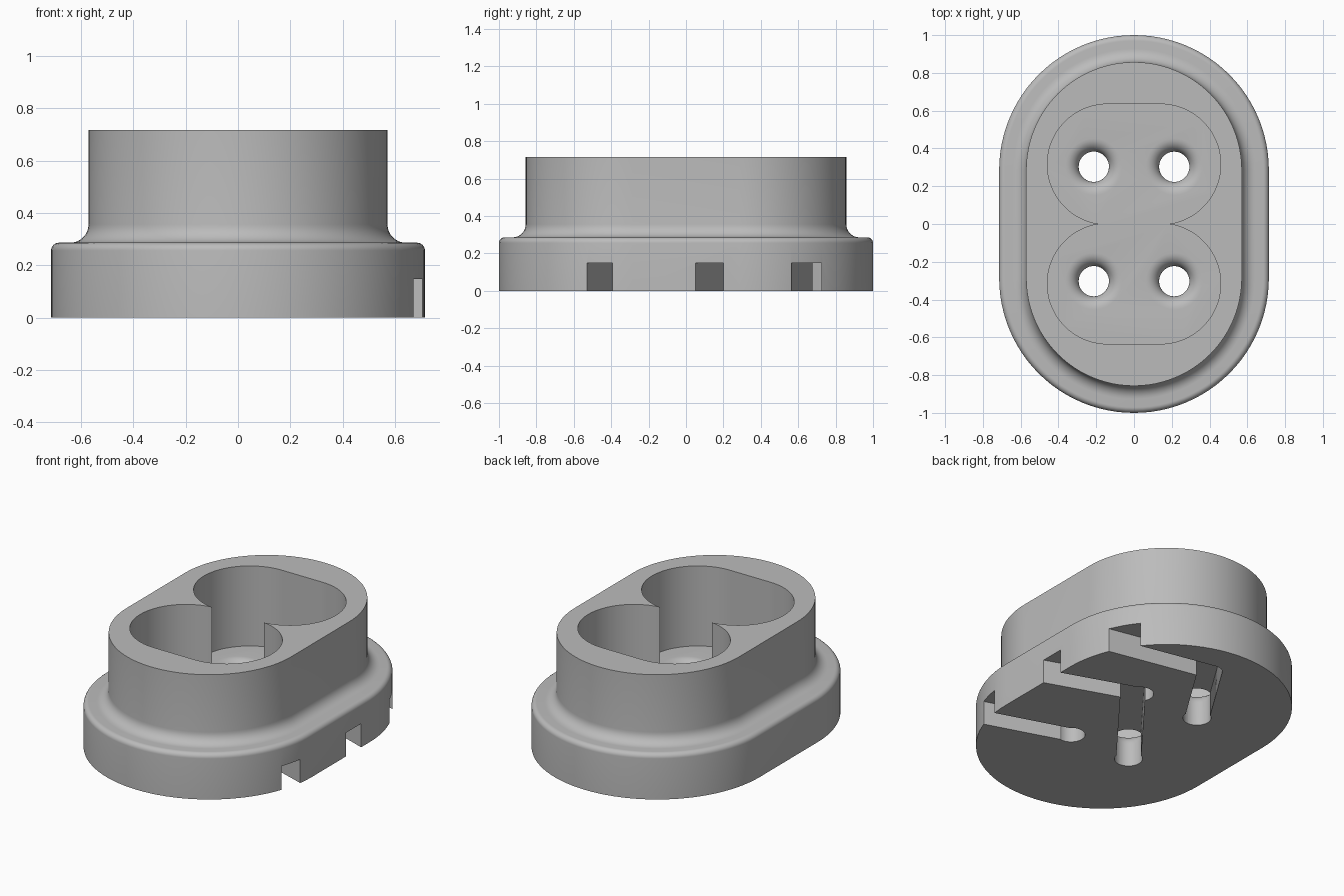
import bpy, bmesh
from math import cos, sin, pi, radians, atan2
from mathutils import Vector

cube = bpy.data.objects.get("Cube")
if cube:
    bpy.data.objects.remove(cube, do_unlink=True)

grey = bpy.data.materials.new("plain_grey")
grey.use_nodes = True
grey.diffuse_color = (0.5, 0.5, 0.5, 1)
grey.node_tree.nodes["Principled BSDF"].inputs["Base Color"].default_value = (0.5, 0.5, 0.5, 1)


def stadium(a, b, r, n):
    """Outline of a rounded slot from a to b, counter-clockwise."""
    a, b = Vector(a), Vector(b)
    ang = atan2(b.y - a.y, b.x - a.x)
    pts = []
    for centre, start in ((b, ang - pi / 2), (a, ang + pi / 2)):
        for i in range(n + 1):
            t = start + pi * i / n
            pts.append(centre + r * Vector((cos(t), sin(t))))
    return pts


def sweep(name, a, b, profile, n=32):
    """Closed solid whose stadium outline follows a (radius, height) profile."""
    bm = bmesh.new()
    rings = [[bm.verts.new((p.x, p.y, z)) for p in stadium(a, b, r, n)] for r, z in profile]
    for low, high in zip(rings, rings[1:]):
        for i in range(len(low)):
            j = (i + 1) % len(low)
            bm.faces.new((low[i], low[j], high[j], high[i]))
    bm.faces.new(rings[0][::-1])
    bm.faces.new(rings[-1])
    bmesh.ops.remove_doubles(bm, verts=bm.verts, dist=1e-5)
    bmesh.ops.recalc_face_normals(bm, faces=bm.faces)
    mesh = bpy.data.meshes.new(name)
    bm.to_mesh(mesh)
    bm.free()
    mesh.materials.append(grey)
    obj = bpy.data.objects.new(name, mesh)
    bpy.context.collection.objects.link(obj)
    return obj


def arc(cr, cz, rad, start, end, n=8):
    return [(cr + rad * cos(radians(start + (end - start) * i / n)),
             cz + rad * sin(radians(start + (end - start) * i / n))) for i in range(n + 1)]


# Flanged body: rounded flange edge, concave fillet, straight stem
BASE, STEM, FLANGE_Z, TOP = 0.714, 0.571, 0.286, 0.716
outline = [(BASE, 0)] + arc(BASE - 0.03, FLANGE_Z - 0.03, 0.03, 0, 90)
outline += arc(STEM + 0.07, FLANGE_Z + 0.07, 0.07, 270, 180) + [(STEM, TOP)]
body = sweep("socket_body", (0, -0.286), (0, 0.286), outline, 48)

# Two deep pockets that just meet in the middle
FLOOR = 0.214
cutters = [sweep("pocket_cutter", (-0.14, y), (0.14, y), [(0.319, FLOOR), (0.319, 1)], 40)
           for y in (-0.316, 0.316)]

# Four holes with rounded upper lips
lip = [(0.08, -0.1)] + arc(0.15, FLOOR - 0.07, 0.07, 180, 90) + [(0.15, FLOOR + 0.05)]
for x in (-0.213, 0.213):
    for y in (-0.303, 0.303):
        cutters.append(sweep("hole_cutter", (x, y), (x + 0.0001, y), lip, 20))

# Wire channels in the underside, leaving on one side
channels = [((0.213, -0.303), (0.9, -0.53)),
            ((0.213, 0.303), (0.9, 0.06)),
            ((-0.213, -0.303), (0.235, 0.27)),
            ((0.07, 0.755), (0.9, 0.585)),
            ((-0.213, 0.303), (0.07, 0.755))]
for a, b in channels:
    cutters.append(sweep("channel_cutter", a, b, [(0.07, -0.1), (0.07, 0.148)], 16))

bpy.ops.object.select_all(action="DESELECT")
body.select_set(True)
bpy.context.view_layer.objects.active = body
for cutter in cutters:
    cutter.hide_render = True
    mod = body.modifiers.new("cut", "BOOLEAN")
    mod.operation, mod.solver, mod.object = "DIFFERENCE", "EXACT", cutter
    bpy.ops.object.modifier_apply(modifier=mod.name)
    bpy.data.objects.remove(cutter, do_unlink=True)

bpy.ops.object.shade_smooth_by_angle(angle=radians(30))
